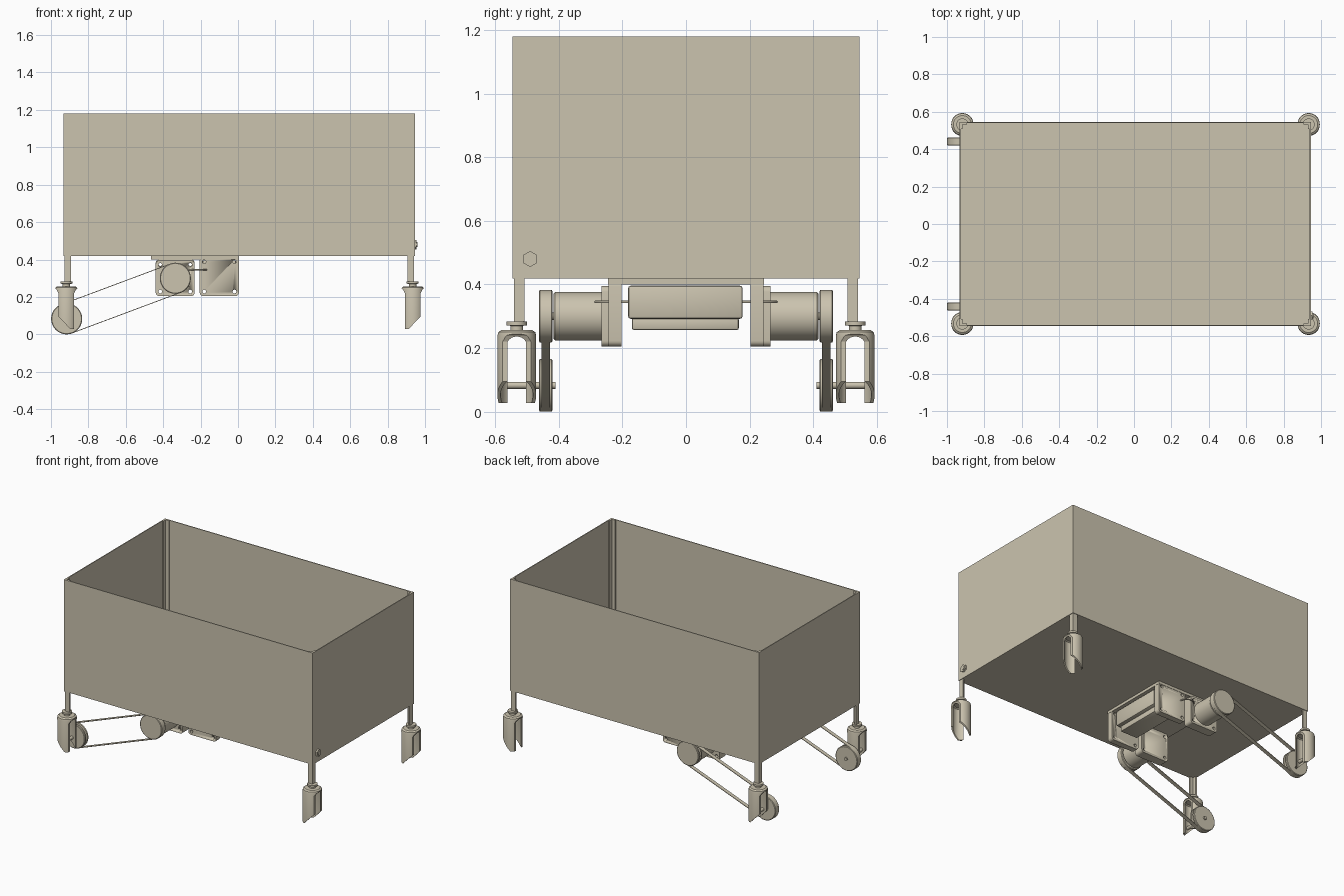
import bpy, bmesh
from math import cos, sin, pi, hypot, atan2
from mathutils import Matrix, Vector

if "Cube" in bpy.data.objects:
    bpy.data.objects.remove(bpy.data.objects["Cube"])

mat = bpy.data.materials.new("tan_paint")
mat.diffuse_color = (0.60, 0.55, 0.43, 1)
mat.use_nodes = True
mat.node_tree.nodes["Principled BSDF"].inputs["Base Color"].default_value = mat.diffuse_color


def finish(name, bm, smooth=False):
    bmesh.ops.recalc_face_normals(bm, faces=bm.faces)
    me = bpy.data.meshes.new(name)
    bm.to_mesh(me)
    bm.free()
    ob = bpy.data.objects.new(name, me)
    bpy.context.collection.objects.link(ob)
    me.materials.append(mat)
    bpy.ops.object.select_all(action='DESELECT')
    bpy.context.view_layer.objects.active = ob
    ob.select_set(True)
    if smooth:
        bpy.ops.object.shade_smooth_by_angle(angle=0.6)
    return ob


def box(name, x0, x1, y0, y1, z0, z1, bevel=0):
    y0, y1 = sorted((y0, y1))
    bm = bmesh.new()
    bmesh.ops.create_cube(bm, size=1)
    for v in bm.verts:
        v.co = Vector(((x0 + x1) / 2 + v.co.x * (x1 - x0),
                       (y0 + y1) / 2 + v.co.y * (y1 - y0),
                       (z0 + z1) / 2 + v.co.z * (z1 - z0)))
    if bevel:
        bmesh.ops.bevel(bm, geom=bm.edges[:], offset=bevel, segments=2, affect='EDGES', profile=0.5)
    return finish(name, bm, bool(bevel))


def prism(name, pts, vec, smooth=False):
    """Extrude a closed 3D outline along vec."""
    bm = bmesh.new()
    f = bm.faces.new([bm.verts.new(p) for p in pts])
    ext = bmesh.ops.extrude_face_region(bm, geom=[f])["geom"]
    bmesh.ops.translate(bm, vec=vec, verts=[g for g in ext if isinstance(g, bmesh.types.BMVert)])
    return finish(name, bm, smooth)


def lathe(name, prof, loc, axis='Z', n=40, closed=False):
    """Spin (radius, height) points round an axis; open profiles get end caps."""
    bm = bmesh.new()
    rings = [[bm.verts.new((r * cos(2 * pi * i / n), r * sin(2 * pi * i / n), h)) for i in range(n)]
             for r, h in prof]
    pairs = list(zip(rings, rings[1:])) + ([(rings[-1], rings[0])] if closed else [])
    for a, b in pairs:
        for i in range(n):
            j = (i + 1) % n
            bm.faces.new((a[i], a[j], b[j], b[i]))
    if not closed:
        bm.faces.new(rings[0])
        bm.faces.new(rings[-1])
    rot = {'Z': Matrix(), 'Y': Matrix.Rotation(-pi / 2, 4, 'X'), 'X': Matrix.Rotation(pi / 2, 4, 'Y')}[axis]
    bmesh.ops.transform(bm, matrix=Matrix.Translation(loc) @ rot, verts=bm.verts)
    return finish(name, bm, True)


def rod(name, r, h0, h1, loc, axis='Z', n=32):
    return lathe(name, [(r, min(h0, h1)), (r, max(h0, h1))], loc, axis, n)


def boolean(ob, cutter, op):
    m = ob.modifiers.new("cut", 'BOOLEAN')
    m.operation, m.object, m.solver = op, cutter, 'EXACT'
    bpy.context.view_layer.objects.active = ob
    bpy.ops.object.modifier_apply(modifier=m.name)
    bpy.data.objects.remove(cutter)


def rounded_plate(name, x0, x1, z0, z1, y0, y1, r=0.018, inset=0.024):
    """Upright plate with round corners and four bolt holes."""
    pts = []
    for cx, cz, a0 in ((x1 - r, z1 - r, 0), (x0 + r, z1 - r, 1), (x0 + r, z0 + r, 2), (x1 - r, z0 + r, 3)):
        pts += [(cx + r * cos((a0 + k / 5) * pi / 2), y0, cz + r * sin((a0 + k / 5) * pi / 2)) for k in range(6)]
    ob = prism(name, pts, (0, y1 - y0, 0), True)
    for x in (x0 + inset, x1 - inset):
        for z in (z0 + inset, z1 - inset):
            lo, hi = sorted((y0, y1))
            boolean(ob, rod("hole", 0.01, lo - 0.01, hi + 0.01, (x, 0, z), 'Y', 16), 'DIFFERENCE')
    return ob


# Open cargo box
X0, X1, Y, T = -0.932, 0.945, 0.545, 0.006
box("box_floor", X0, X1, -Y, Y, 0.418, 0.428)
for s, tag in ((-1, "front"), (1, "back")):
    box(f"{tag}_wall", X0, X1, s * Y, s * (Y - T), 0.42, 1.18)
box("left_wall", X0, X0 + T, -Y + T, Y - T, 0.42, 1.18)
box("right_wall", X1 - T, X1, -Y + T, Y - T, 0.42, 1.18)

# Hexagonal drain plug
rod("drain_plug", 0.025, 0, 0.01, (X1, -0.49, 0.48), 'X', 6)
rod("drain_plug_centre", 0.014, 0.01, 0.014, (X1, -0.49, 0.48), 'X', 24)

# Corner legs with caster forks
for sx, lr in ((-1, "left"), (1, "right")):
    for sy, fb in ((-1, "front"), (1, "back")):
        tag = f"{fb}_{lr}"
        cx, cy = (-0.918 if sx < 0 else 0.934), sy * 0.532
        ex, ey = (X0 if sx < 0 else X1) - sx * 0.004, sy * (Y - 0.004)
        w, t = 0.034, 0.01
        ell = [(0, 0), (w, 0), (w, t), (t, t), (t, w), (0, w)]
        prism(f"{tag}_leg", [(ex - sx * a, ey - sy * b, 0.28) for a, b in ell], (0, 0, 0.9))
        lathe(f"{tag}_swivel", [(0.02, 0.25), (0.02, 0.27), (0.032, 0.271), (0.032, 0.283)], (cx, cy, 0))
        # Fork: round cup trimmed to two curved prongs
        fork = lathe(f"{tag}_fork", [(0.061, 0.02), (0.061, 0.238), (0.058, 0.25), (0.048, 0.257), (0.004, 0.257),
                                     (0.004, 0.246), (0.042, 0.246), (0.049, 0.24), (0.051, 0.232), (0.051, 0.02)],
                     (cx, cy, 0), n=48, closed=True)
        side = [(-0.07, 0.27), (-0.07, 0.252), (-0.052, 0.24), (-0.042, 0.22), (-0.042, 0.028), (-0.022, 0.028),
                (0.042, 0.095), (0.042, 0.22), (0.052, 0.24), (0.07, 0.252), (0.07, 0.27)]
        trim = prism("trim", [(cx + sx * a, cy - 0.1, z) for a, z in side], (0, 0.2, 0))
        boolean(fork, trim, 'INTERSECT')

# Belt drive on each side
P, Q, R = (-0.916, 0.083), (-0.335, 0.3), 0.083
PULLEY = [(0.02, -0.021), (R - 0.004, -0.021), (R, -0.018), (R, -0.007), (R - 0.012, -0.005), (R - 0.012, 0.005),
          (R, 0.007), (R, 0.018), (R - 0.004, 0.021), (0.02, 0.021)]
ang = atan2(Q[1] - P[1], Q[0] - P[0])
for s, tag in ((-1, "front"), (1, "back")):
    yc = s * 0.441
    lathe(f"{tag}_drive_wheel", PULLEY, (P[0], yc, P[1]), 'Y', 48)
    lathe(f"{tag}_motor_pulley", PULLEY, (Q[0], yc, Q[1]), 'Y', 48)
    rod(f"{tag}_axle", 0.011, s * 0.41, s * 0.588, (P[0], 0, P[1]), 'Y')

    # Belt loop: thin band round both pulleys
    bm = bmesh.new()
    loop = []
    for (px, pz), a0 in ((Q, ang - pi / 2), (P, ang + pi / 2)):
        for k in range(21):
            a = a0 + pi * k / 20
            loop.append([bm.verts.new((px + r * cos(a), yc + dy, pz + r * sin(a)))
                         for r, dy in ((R - 0.004, -0.013), (R, -0.013), (R, 0.013), (R - 0.004, 0.013))])
    for a, b in zip(loop, loop[1:] + loop[:1]):
        for k in range(4):
            m = (k + 1) % 4
            bm.faces.new((a[k], b[k], b[m], a[m]))
    finish(f"{tag}_belt", bm, True)

    # Motor, gearbox and mounting plate
    lathe(f"{tag}_motor", [(0.072, 0.26), (0.076, 0.264), (0.076, 0.412), (0.072, 0.416)] if s > 0 else
          [(0.072, -0.416), (0.076, -0.412), (0.076, -0.264), (0.072, -0.26)], (Q[0], 0, Q[1]), 'Y', 48)
    rod(f"{tag}_motor_shaft", 0.012, s * 0.41, s * 0.45, (Q[0], 0, Q[1]), 'Y')
    rounded_plate(f"{tag}_motor_plate", -0.44, -0.232, 0.205, 0.395, s * 0.24, s * 0.265)
    rounded_plate(f"{tag}_gearbox", -0.44, -0.232, 0.205, 0.40, s * 0.203, s * 0.24)
    # Battery bracket side
    rounded_plate(f"{tag}_battery_bracket", -0.205, 0.005, 0.205, 0.412, s * 0.203, s * 0.243)

    # Power wire
    cu = bpy.data.curves.new(f"{tag}_wire", 'CURVE')
    cu.dimensions, cu.bevel_depth, cu.bevel_resolution = '3D', 0.004, 2
    sp = cu.splines.new('POLY')
    path = [(-0.16, 0.17), (-0.16, 0.22), (-0.175, 0.26), (-0.2, 0.285), (-0.235, 0.285), (-0.26, 0.262)]
    sp.points.add(len(path) - 1)
    for p, (x, y) in zip(sp.points, path):
        p.co = (x, s * y, 0.345, 1)
    cu.materials.append(mat)
    bpy.context.collection.objects.link(bpy.data.objects.new(f"{tag}_wire", cu))

# Mounting plate and battery
box("mounting_plate", -0.465, 0.005, -0.245, 0.245, 0.40, 0.42)
box("battery", -0.19, -0.01, -0.182, 0.178, 0.292, 0.396, 0.008)
box("battery_base", -0.165, -0.035, -0.17, 0.166, 0.257, 0.295, 0.006)
